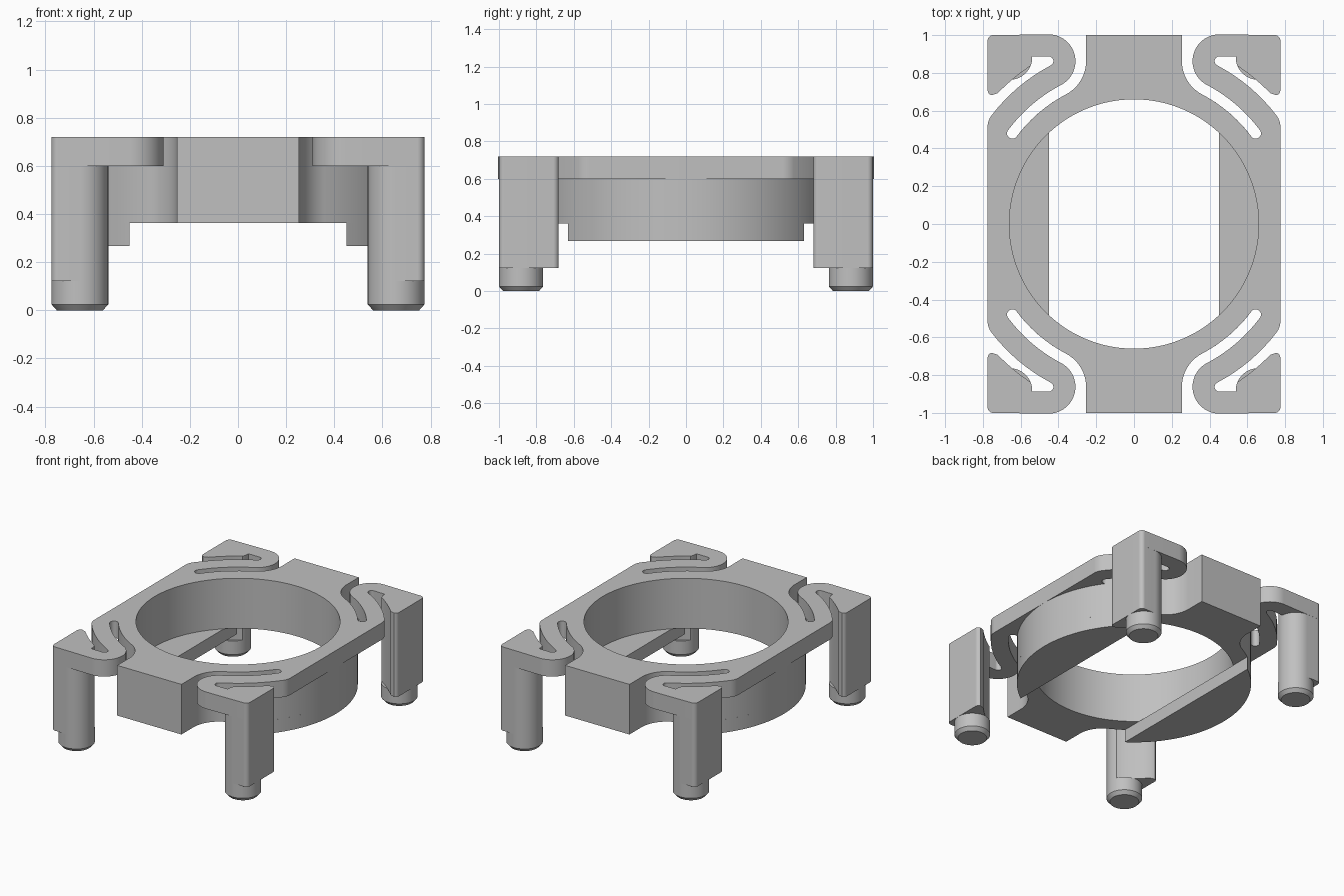
import bpy, bmesh
from math import radians, degrees, sin, cos, hypot, atan2, sqrt

cube = bpy.data.objects.get("Cube")
if cube:
    bpy.data.objects.remove(cube, do_unlink=True)

grey = bpy.data.materials.new("plain grey")
grey.use_nodes = True
colour = (0.53, 0.53, 0.53, 1)
grey.diffuse_color = colour
grey.node_tree.nodes["Principled BSDF"].inputs["Base Color"].default_value = colour

# Main dimensions
HALF_X, HALF_Y = 0.775, 1.0
TOP, PLATE_Z, BODY_Z, LIP_Z, LEG_Z = 0.72, 0.60, 0.362, 0.268, 0.122
BORE, RING = 0.66, 0.775
LIP_X = 0.45
BEND_X, BEND_Y, BEND_R = 0.452, 0.862, 0.142    # hairpin end of each spring arm
SLOT_R = 0.025
FOOT_R = 0.118
FOOT_X, FOOT_Y = HALF_X - FOOT_R, HALF_Y - FOOT_R
LEG_INNER = 1.0
BEND_D = hypot(BEND_X, BEND_Y)
BEND_A = degrees(atan2(BEND_Y, BEND_X))
FILLET = BEND_D - RING
ARM_IN, ARM_OUT = BEND_D - BEND_R, BEND_D - SLOT_R


def arc(cx, cy, r, a0, a1):
    n = max(3, int(abs(a1 - a0) / 3))
    angles = [radians(a0 + (a1 - a0) * i / n) for i in range(n + 1)]
    return [(cx + r * cos(a), cy + r * sin(a)) for a in angles]


def finish(bm, name):
    bmesh.ops.recalc_face_normals(bm, faces=bm.faces)
    # open the solid on the symmetry planes so the mirrored halves weld cleanly
    seam = [f for f in bm.faces
            if any(all(abs(v.co[k]) < 1e-5 for v in f.verts) for k in (0, 1))]
    bmesh.ops.delete(bm, geom=seam, context='FACES')
    mesh = bpy.data.meshes.new(name)
    bm.to_mesh(mesh)
    bm.free()
    mesh.materials.append(grey)
    obj = bpy.data.objects.new(name, mesh)
    bpy.context.collection.objects.link(obj)
    mirror = obj.modifiers.new("mirror", 'MIRROR')
    mirror.use_axis = (True, True, False)
    mirror.merge_threshold = 0.0005
    bpy.ops.object.select_all(action='DESELECT')
    obj.select_set(True)
    bpy.context.view_layer.objects.active = obj
    bpy.ops.object.modifier_apply(modifier=mirror.name)
    bpy.ops.object.shade_smooth_by_angle(angle=radians(30))
    return obj


def extrude_quarter(name, outline, z0, z1):
    bm = bmesh.new()
    pts = []
    for p in outline:
        if not pts or hypot(p[0] - pts[-1][0], p[1] - pts[-1][1]) > 0.001:
            pts.append(p)
    face = bm.faces.new([bm.verts.new((x, y, z0)) for x, y in pts])
    up = bmesh.ops.extrude_face_region(bm, geom=[face], use_keep_orig=True)
    for v in up["geom"]:
        if isinstance(v, bmesh.types.BMVert):
            v.co.z = z1
    return finish(bm, name)


# Shared outline pieces
corner = 0.03
leg_low_y = 0.68
leg_edge_a = degrees(atan2(leg_low_y, sqrt(LEG_INNER ** 2 - leg_low_y ** 2)))
leg_outer = (arc(0, 0, LEG_INNER, 56.4, leg_edge_a + 1)
             + arc(HALF_X - corner, leg_low_y + corner, corner, -70, 0)
             + arc(HALF_X - corner, HALF_Y - corner, corner, 0, 90))
end_block = (arc(BEND_X, BEND_Y, FILLET, BEND_A + 180, 180)
             + [(BEND_X - FILLET, HALF_Y), (0, HALF_Y)])
bore_edge = arc(0, 0, BORE, 90, 0)[:-1]

# Top plate with spring arms cut by two open slots per corner
side_r = 0.1
side_y = sqrt((ARM_OUT - side_r) ** 2 - (HALF_X - side_r) ** 2)
side_a = degrees(atan2(side_y, HALF_X - side_r))
slot_a = 36.7
slot_mid, slot_half = (RING + ARM_IN) / 2, (ARM_IN - RING) / 2
slot_x, slot_y = slot_mid * cos(radians(slot_a)), slot_mid * sin(radians(slot_a))
plate = ([(BORE, 0), (HALF_X, 0)]
         + arc(HALF_X - side_r, side_y, side_r, 0, side_a)
         + arc(0, 0, ARM_OUT, side_a, BEND_A)
         + arc(BEND_X, BEND_Y, SLOT_R, BEND_A + 180, 90)
         + arc(FOOT_X, FOOT_Y, FOOT_R, 178, 204)
         + leg_outer
         + arc(BEND_X, BEND_Y, BEND_R, 90, BEND_A + 180)
         + arc(0, 0, ARM_IN, BEND_A, slot_a)
         + arc(slot_x, slot_y, slot_half, slot_a, slot_a - 180)
         + arc(0, 0, RING, slot_a, BEND_A)
         + end_block + bore_edge)
extrude_quarter("top_plate", plate, PLATE_Z, TOP)

# Ring body with the two end blocks
body = [(BORE, 0)] + arc(0, 0, RING, 0, BEND_A) + end_block + bore_edge
extrude_quarter("ring_body", body, BODY_Z, PLATE_Z)

# Side support lips under the ring
lip_a = degrees(atan2(sqrt(RING ** 2 - LIP_X ** 2), LIP_X))
lip = [(LIP_X, 0)] + arc(0, 0, RING, 0, lip_a)
extrude_quarter("support_lips", lip, LIP_Z, BODY_Z)

# Corner legs: a round column blended into a square corner
leg = leg_outer + arc(FOOT_X, FOOT_Y, FOOT_R, 90, 204)
extrude_quarter("corner_legs", leg, LEG_Z, PLATE_Z)

# Round feet with a chamfered tip
bm = bmesh.new()
rings = []
for z, r in ((0, FOOT_R - 0.022), (0.025, FOOT_R), (LEG_Z, FOOT_R)):
    rings.append([bm.verts.new((x, y, z))
                  for x, y in arc(FOOT_X, FOOT_Y, r, 0, 360)[:-1]])
for low, high in zip(rings, rings[1:]):
    for i in range(len(low)):
        bm.faces.new((low[i - 1], low[i], high[i], high[i - 1]))
bm.faces.new(rings[0])
bm.faces.new(rings[-1])
finish(bm, "feet")
